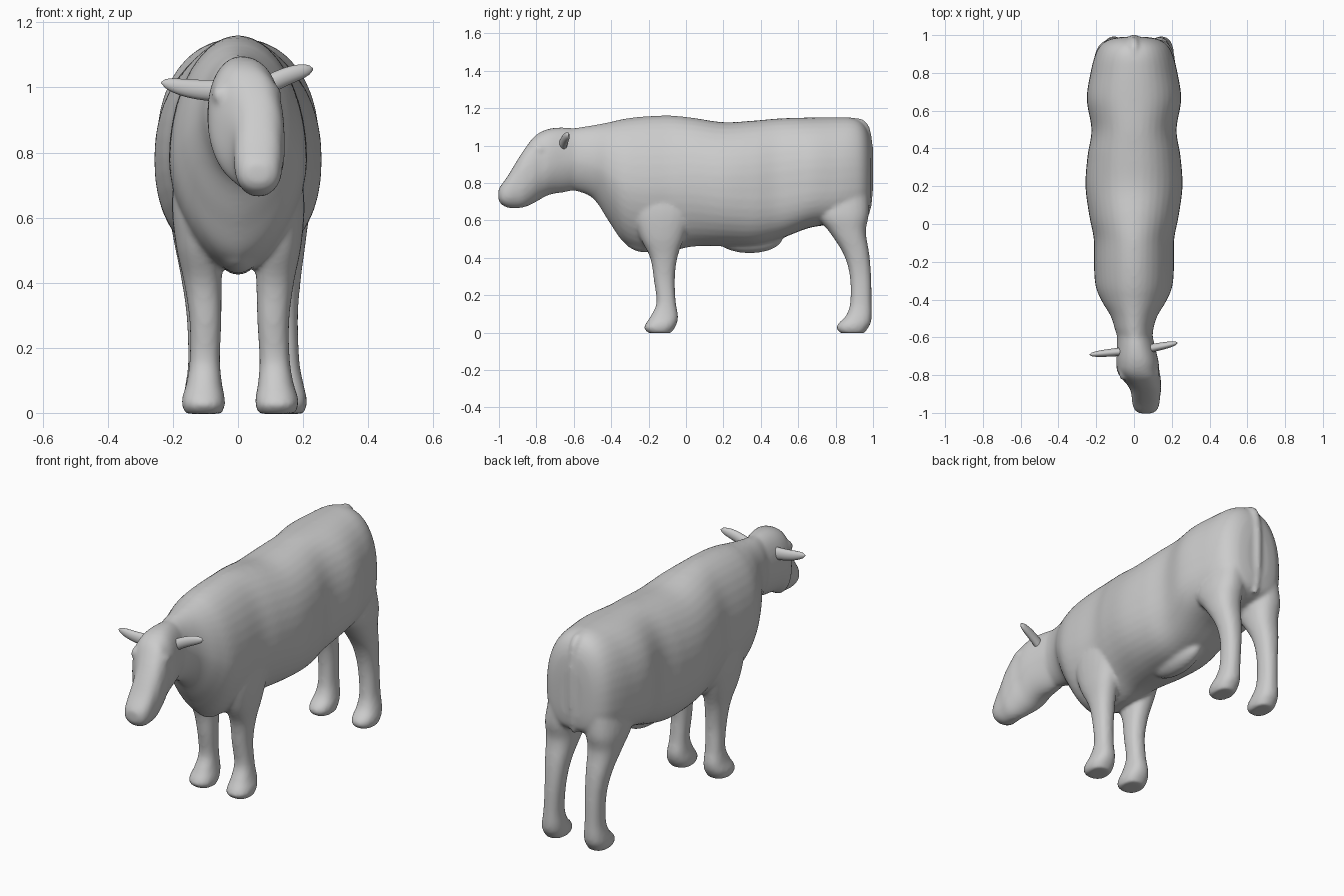
import bpy, bmesh, math
from mathutils import Vector, Matrix

if "Cube" in bpy.data.objects:
    bpy.data.objects.remove(bpy.data.objects["Cube"])


def clamp(t):
    return max(0, min(1, t))


def spline(rows, steps=5):
    """Catmull-Rom interpolation of station rows."""
    out = []
    for i in range(len(rows) - 1):
        a, b, c, d = (rows[max(0, min(len(rows) - 1, i + k))] for k in (-1, 0, 1, 2))
        for s in range(steps):
            t = s / steps
            out.append([q + 0.5 * ((r - p) * t + (2 * p - 5 * q + 4 * r - w) * t * t
                        + (3 * q - p - 3 * r + w) * t ** 3) for p, q, r, w in zip(a, b, c, d)])
    return out + [list(rows[-1])]


def new_object(name, bm):
    bmesh.ops.recalc_face_normals(bm, faces=bm.faces)
    me = bpy.data.meshes.new(name)
    bm.to_mesh(me)
    bm.free()
    ob = bpy.data.objects.new(name, me)
    bpy.context.collection.objects.link(ob)
    return ob


def loft(name, rings):
    bm = bmesh.new()
    loops = [[bm.verts.new(p) for p in r] for r in rings]
    n = len(loops[0])
    for a, b in zip(loops, loops[1:]):
        for i in range(n):
            bm.faces.new((a[i], a[(i + 1) % n], b[(i + 1) % n], b[i]))
    bm.faces.new(loops[0])
    bm.faces.new(loops[-1])
    return new_object(name, bm)


def oval(n, upper=2, lower=2):
    """Unit superellipse with separate squareness above and below."""
    pts = []
    for i in range(n):
        c, s = math.cos(math.tau * i / n), math.sin(math.tau * i / n)
        e = 2 / (upper if s > 0 else lower)
        pts.append((math.copysign(abs(c) ** e, c), math.copysign(abs(s) ** e, s)))
    return pts


def trunk(name, stations):
    """Stations along the length: y, half width, bottom z, top z."""
    rings = []
    for y, w, zb, zt in spline(stations):
        t = clamp((-.76 - y) / .13)                  # head turns to one side
        cx = .02 * clamp((-.55 - y) / .2) + .043 * t * t * (3 - 2 * t)
        mid = zb + (zt - zb) * (.48 - .06 * clamp(y * 2 - .6))
        lower = 1.75 + 1.2 * clamp((y + .1) / .75) + .4 * clamp((-.6 - y) * 5)
        upper = 1.98 + .22 * clamp(y * 2 + .2) + .5 * clamp((-.6 - y) * 5)
        rings.append([(cx + w * c, y, mid + s * (zt - mid if s > 0 else mid - zb))
                      for c, s in oval(40, upper, lower)])
    return loft(name, rings)


def leg(name, stations, side, shift):
    """Stations up the leg: z, centre x, half width, front y, back y."""
    rings = []
    for z, x, w, y0, y1 in spline(stations):
        cx = side * x + shift * clamp(1 - z / .7)
        rings.append([(cx + w * c, (y0 + y1) / 2 + (y1 - y0) / 2 * s, z) for c, s in oval(24, 2.3, 2.3)])
    return loft(name, rings)


def blob(name, centre, radii):
    bm = bmesh.new()
    bmesh.ops.create_uvsphere(bm, u_segments=20, v_segments=12, radius=1,
                              matrix=Matrix.Translation(centre) @ Matrix.Diagonal((*radii, 1)))
    return new_object(name, bm)


# Neck, barrel and rump
skin = [trunk("body", [
    (-.62, .088, .765, 1.09), (-.50, .118, .72, 1.108), (-.41, .17, .59, 1.125),
    (-.33, .203, .48, 1.143), (-.22, .212, .435, 1.156), (-.08, .213, .437, 1.16),
    (.04, .236, .46, 1.148), (.20, .257, .462, 1.125), (.36, .246, .465, 1.133),
    (.50, .225, .50, 1.145), (.66, .25, .56, 1.15), (.80, .23, .58, 1.152),
    (.89, .207, .60, 1.148), (.945, .178, .62, 1.12), (.978, .13, .65, 1.06), (.99, .07, .71, .98)])]

# Head
skin.append(trunk("head", [
    (-1.003, .03, .71, .765), (-.987, .058, .685, .79), (-.95, .072, .667, .842),
    (-.90, .077, .665, .925), (-.85, .09, .675, 1.0), (-.80, .109, .70, 1.058),
    (-.73, .112, .737, 1.09), (-.64, .10, .752, 1.096), (-.52, .085, .78, 1.08)]))

# Legs
front = [(-.003, .105, .055, -.20, -.08), (.022, .106, .066, -.224, -.062), (.05, .106, .065, -.214, -.048),
         (.09, .104, .055, -.188, -.042), (.16, .102, .047, -.158, -.054), (.28, .10, .049, -.172, -.06),
         (.40, .108, .058, -.192, -.046), (.52, .12, .072, -.25, -.005), (.66, .123, .08, -.285, .04),
         (.82, .11, .07, -.26, .02)]
hind = [(-.003, .115, .05, .825, .955), (.022, .116, .06, .805, .972), (.05, .116, .061, .815, .988),
        (.09, .115, .055, .855, .993), (.16, .114, .047, .878, .992), (.30, .114, .05, .876, .99),
        (.42, .118, .062, .842, .98), (.54, .122, .08, .765, .962), (.64, .12, .094, .69, .978),
        (.80, .10, .09, .68, .972)]
for label, side, fs, hs in (("left", 1, .014, .036), ("right", -1, 0, .01)):
    skin.append(leg("front_leg_" + label, front, side, fs))
    skin.append(leg("hind_leg_" + label, hind, side, hs))
    skin.append(blob("brow_" + label, (.026 + side * .083, -.785, .975), (.024, .045, .035)))

# Belly sheath and brisket
skin.append(blob("belly_sheath", (0, .34, .508), (.07, .18, .084)))
skin.append(blob("brisket", (0, -.22, .54), (.08, .13, .112)))

# Tail lying against the rump: y, z, half width
tail = spline([(.86, 1.145, .012), (.95, 1.125, .02), (.985, 1.02, .02),
               (.992, .86, .018), (.985, .70, .018), (.97, .62, .012)])
skin.append(loft("tail", [[(w * c, y + .6 * w * s * clamp((1.2 - z) * 8),
                            z + (.4 * w * s if z > 1.05 else 0)) for c, s in oval(12)] for y, z, w in tail]))

# Blend the parts into one smooth hide
bpy.ops.object.select_all(action='DESELECT')
for ob in skin:
    ob.select_set(True)
hide = skin[0]
bpy.context.view_layer.objects.active = hide
bpy.ops.object.join()
remesh = hide.modifiers.new("blend", 'REMESH')
remesh.mode = 'VOXEL'
remesh.voxel_size = .01
smooth = hide.modifiers.new("soften", 'SMOOTH')
smooth.factor, smooth.iterations = .5, 8
for m in ("blend", "soften"):
    bpy.ops.object.modifier_apply(modifier=m)


def ear(name, root, tip, lift):
    """Tapered ear between two points, bowed by lift."""
    a, b = Vector(root), Vector(tip)
    rings = []
    for k in range(15):
        t = k / 14
        p = a.lerp(b, t) + Vector((0, 0, lift * math.sin(math.pi * t)))
        r = (.034 - .01 * t) * math.sqrt(max(.01, 1 - t ** 5))
        rings.append([(p.x, p.y + .68 * r * c, p.z + r * s) for c, s in oval(16)])
    return loft(name, rings)


# Ears
ears = [ear("ear_left", (.08, -.66, 1.0), (.231, -.63, 1.056), .008),
        ear("ear_right", (-.06, -.675, .99), (-.236, -.692, 1.015), -.006)]

for ob in [hide] + ears:
    bpy.ops.object.select_all(action='DESELECT')
    ob.select_set(True)
    bpy.context.view_layer.objects.active = ob
    bpy.ops.object.shade_smooth_by_angle(angle=math.radians(50))
